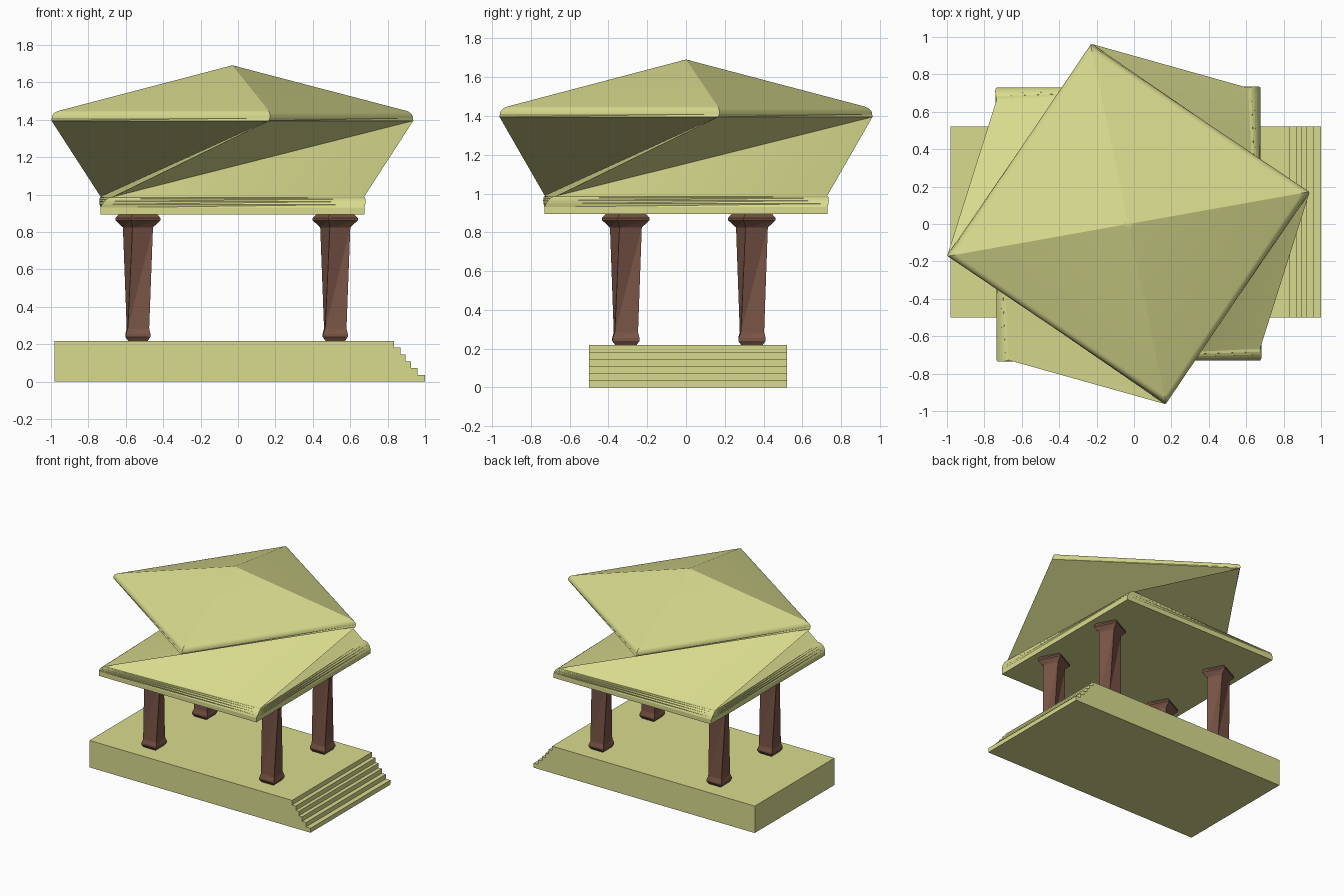
import bpy, bmesh
from math import cos, sin, radians, pi

if "Cube" in bpy.data.objects:
    bpy.data.objects.remove(bpy.data.objects["Cube"])


def material(name, rgb):
    m = bpy.data.materials.new(name)
    m.diffuse_color = (*rgb, 1)
    m.use_nodes = True
    m.node_tree.nodes["Principled BSDF"].inputs["Base Color"].default_value = m.diffuse_color
    return m


stone = material("pale_stone", (0.69, 0.71, 0.27))
wood = material("brown_wood", (0.19, 0.09, 0.06))


def add_object(name, bm, mat):
    bmesh.ops.recalc_face_normals(bm, faces=bm.faces[:])
    me = bpy.data.meshes.new(name)
    bm.to_mesh(me)
    bm.free()
    me.materials.append(mat)
    ob = bpy.data.objects.new(name, me)
    bpy.context.collection.objects.link(ob)
    return ob


def twisted_loft(name, mat, cx, cy, rings):
    """Stack of rectangles (z, half x, half y, twist in degrees), capped at both ends."""
    bm = bmesh.new()
    prev = None
    for z, hx, hy, deg in rings:
        c, s = cos(radians(deg)), sin(radians(deg))
        ring = []
        for sx, sy in ((-1, -1), (1, -1), (1, 1), (-1, 1)):
            x, y = sx * hx, sy * hy
            ring.append(bm.verts.new((cx + x * c - y * s, cy + x * s + y * c, z)))
        if prev:
            for i in range(4):
                j = (i + 1) % 4
                bm.faces.new((prev[i], prev[j], ring[j]))
                bm.faces.new((prev[i], ring[j], ring[i]))
        else:
            bm.faces.new(ring[::-1])
        prev = ring
    bm.faces.new(prev)
    return add_object(name, bm, mat)


# Base with steps on the right: side profile extruded along y
treads = [0.835, 0.868, 0.895, 0.925, 0.96, 1.0]
rise = 0.218 / len(treads)
profile = [(-0.98, 0), (-0.98, 0.218)]
for i, x in enumerate(treads):
    top = 0.218 - i * rise
    profile += [(x, top), (x, top - rise)]
bm = bmesh.new()
face = bm.faces.new([bm.verts.new((x, -0.5, z)) for x, z in profile])
out = bmesh.ops.extrude_face_region(bm, geom=[face])
bmesh.ops.translate(bm, vec=(0, 1.02, 0),
                    verts=[v for v in out["geom"] if isinstance(v, bmesh.types.BMVert)])
add_object("stepped_base", bm, stone)

# Four twisted, tapering columns with foot and capital
column = [(0.218, 0.052, 0), (0.24, 0.066, 1), (0.255, 0.066, 1), (0.285, 0.057, 3),
          (0.825, 0.060, 24), (0.862, 0.088, 27), (0.875, 0.088, 27), (0.895, 0.074, 28)]
for row, y in (("front", -0.31), ("back", 0.34)):
    for side, x in (("left", -0.535), ("right", 0.52)):
        twisted_loft(f"{row}_{side}_column", wood, x, y,
                     [(z, h, h * 1.05, a) for z, h, a in column])

# Roof: slab with rounded rim, twisted neck, overhanging cap with rounded eave and peak
rings = [(0.895, 0.705, 0.73, 0)]
for i in range(6):
    t = i / 5 * pi / 2
    k = 0.032 * (1 - cos(t))
    rings.append((0.93 + 0.058 * sin(t), 0.705 - k, 0.73 - k, 2.6 * i / 5))
rings.append((1.395, 0.683, 0.704, 55.5))
for i in range(6):
    t = i / 5 * radians(70)
    k = 0.045 * (1 - cos(t))
    rings.append((1.41 + 0.042 * sin(t), 0.683 - k, 0.704 - k, 56))
rings += [(1.682, 0.025, 0.026, 56), (1.687, 0.014, 0.014, 56), (1.69, 0.004, 0.004, 56)]
roof = twisted_loft("twisted_roof", stone, -0.03, 0, rings)
bpy.context.view_layer.objects.active = roof
roof.select_set(True)
bpy.ops.object.shade_smooth_by_angle(angle=radians(24))
